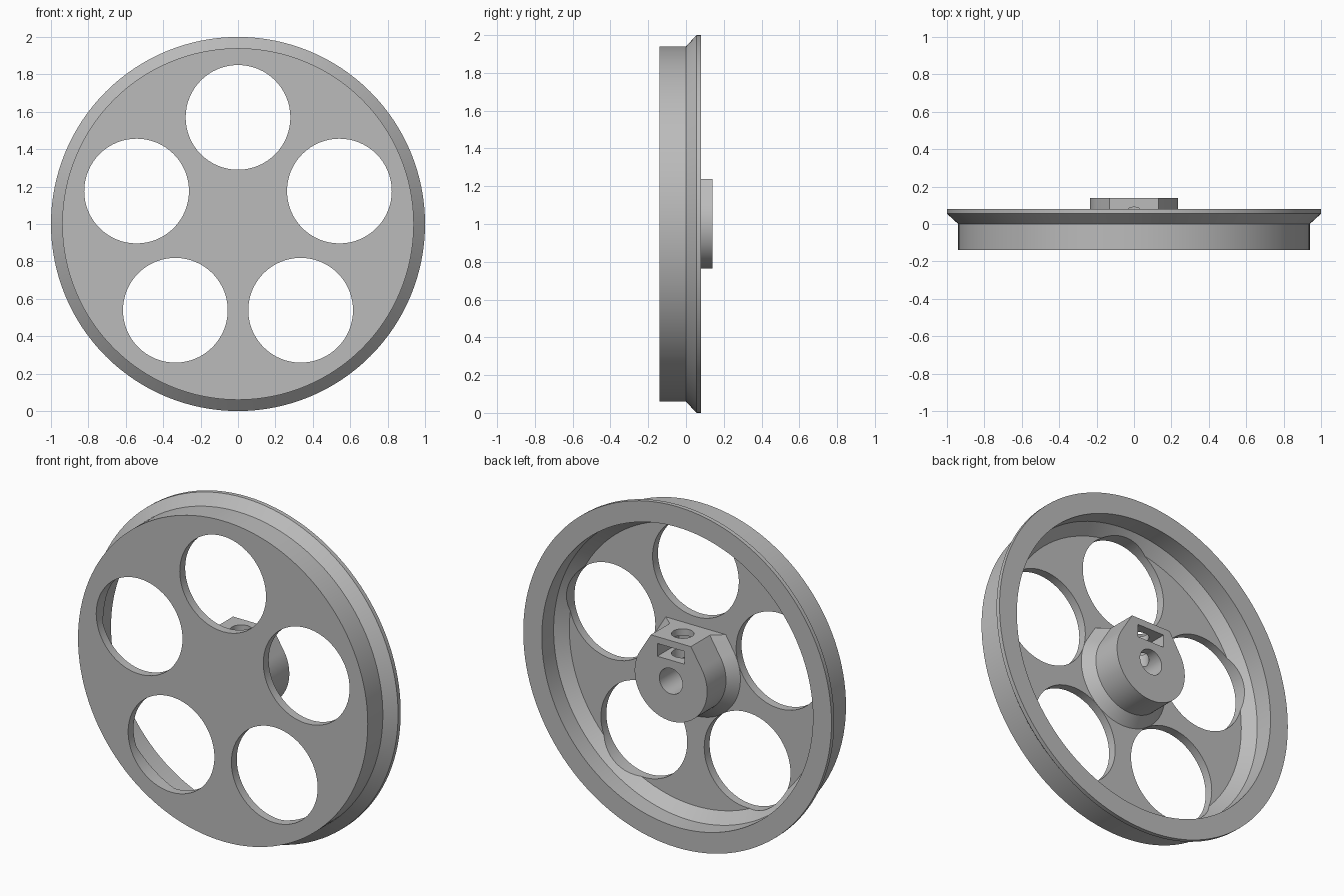
import bpy, bmesh, math
from mathutils import Matrix, Vector

if "Cube" in bpy.data.objects:
    bpy.data.objects.remove(bpy.data.objects["Cube"], do_unlink=True)

grey = bpy.data.materials.new("plain grey")
grey.use_nodes = True
colour = (0.5, 0.5, 0.5, 1)
grey.diffuse_color = colour
next(n for n in grey.node_tree.nodes
     if n.type == 'BSDF_PRINCIPLED').inputs["Base Color"].default_value = colour

CENTRE = Vector((0, 0, 1))
SIDES = 128


def finish(bm, name):
    bmesh.ops.recalc_face_normals(bm, faces=bm.faces)
    mesh = bpy.data.meshes.new(name)
    bm.to_mesh(mesh)
    bm.free()
    mesh.materials.append(grey)
    obj = bpy.data.objects.new(name, mesh)
    obj.location = CENTRE
    bpy.context.collection.objects.link(obj)
    return obj


def loft(rings, name):
    """Skin matching rings of points and cap both ends."""
    bm = bmesh.new()
    loops = [[bm.verts.new(p) for p in ring] for ring in rings]
    n = len(loops[0])
    for a, b in zip(loops, loops[1:]):
        for i in range(n):
            j = (i + 1) % n
            bm.faces.new((a[i], a[j], b[j], b[i]))
    bm.faces.new(loops[0])
    bm.faces.new(loops[-1])
    return finish(bm, name)


def circle(y, r):
    return [(r * math.cos(math.tau * i / SIDES), y, r * math.sin(math.tau * i / SIDES))
            for i in range(SIDES)]


def cylinder_cutter(name, radius, depth, matrix):
    bm = bmesh.new()
    bmesh.ops.create_cone(bm, cap_ends=True, segments=64, radius1=radius,
                          radius2=radius, depth=depth, matrix=matrix)
    return finish(bm, name)


def cut(target, cutter):
    mod = target.modifiers.new("cut", 'BOOLEAN')
    mod.operation = 'DIFFERENCE'
    mod.solver = 'EXACT'
    mod.object = cutter
    bpy.ops.object.select_all(action='DESELECT')
    bpy.context.view_layer.objects.active = target
    target.select_set(True)
    bpy.context.view_layer.update()
    bpy.ops.object.modifier_apply(modifier=mod.name)
    bpy.data.objects.remove(cutter, do_unlink=True)


# Wheel: flat front web, tread, sloped flange and hollow back
WEB_BACK = -0.09
profile = [(-0.14, 0.94), (0.0, 0.94), (0.055, 1.0), (0.08, 1.0),
           (0.08, 0.88), (-0.03, 0.88), (WEB_BACK, 0.82)]
wheel = loft([circle(y, r) for y, r in profile], "wheel")

# Five round lightening holes
along_y = Matrix.Rotation(math.pi / 2, 4, 'X')
for k in range(5):
    angle = math.pi / 2 + k * math.tau / 5
    place = Matrix.Translation((0.57 * math.cos(angle), 0, 0.57 * math.sin(angle)))
    cut(wheel, cylinder_cutter("hole_cutter", 0.28, 0.6, place @ along_y))

# Hub: round boss with straight sides rising to a flat top, flared at its base
HUB_R, TOP, TOP_HALF = 0.235, 0.237, 0.13
tangent = math.atan2(TOP, TOP_HALF) - math.acos(HUB_R / math.hypot(TOP, TOP_HALF))


def hub_ring(y, r):
    half = (r - TOP * math.sin(tangent)) / math.cos(tangent)
    sweep = math.pi + 2 * tangent
    arc = [tangent - sweep * i / 72 for i in range(73)]
    return ([(half, y, TOP)] + [(r * math.cos(a), y, r * math.sin(a)) for a in arc]
            + [(-half, y, TOP)])


hub = loft([hub_ring(y, r) for y, r in
            [(-0.11, 0.29), (WEB_BACK, 0.29), (-0.035, HUB_R), (0.14, HUB_R)]], "hub")

# Axle bore, screw hole and nut slot
cut(hub, cylinder_cutter("bore_cutter", 0.075, 0.3,
                         Matrix.Translation((0, 0.06, 0)) @ along_y))
cut(hub, cylinder_cutter("screw_cutter", 0.06, 0.3, Matrix.Translation((0, 0.03, 0.16))))
bm = bmesh.new()
bmesh.ops.create_cube(bm, size=1, matrix=Matrix.Translation((0, 0.07, 0.16))
                      @ Matrix.Diagonal((0.176, 0.26, 0.075, 1)))
cut(hub, finish(bm, "slot_cutter"))

# Smooth round walls, crisp edges
bpy.ops.object.select_all(action='DESELECT')
for obj in (wheel, hub):
    obj.select_set(True)
bpy.context.view_layer.objects.active = wheel
bpy.ops.object.shade_smooth_by_angle(angle=math.radians(25))
